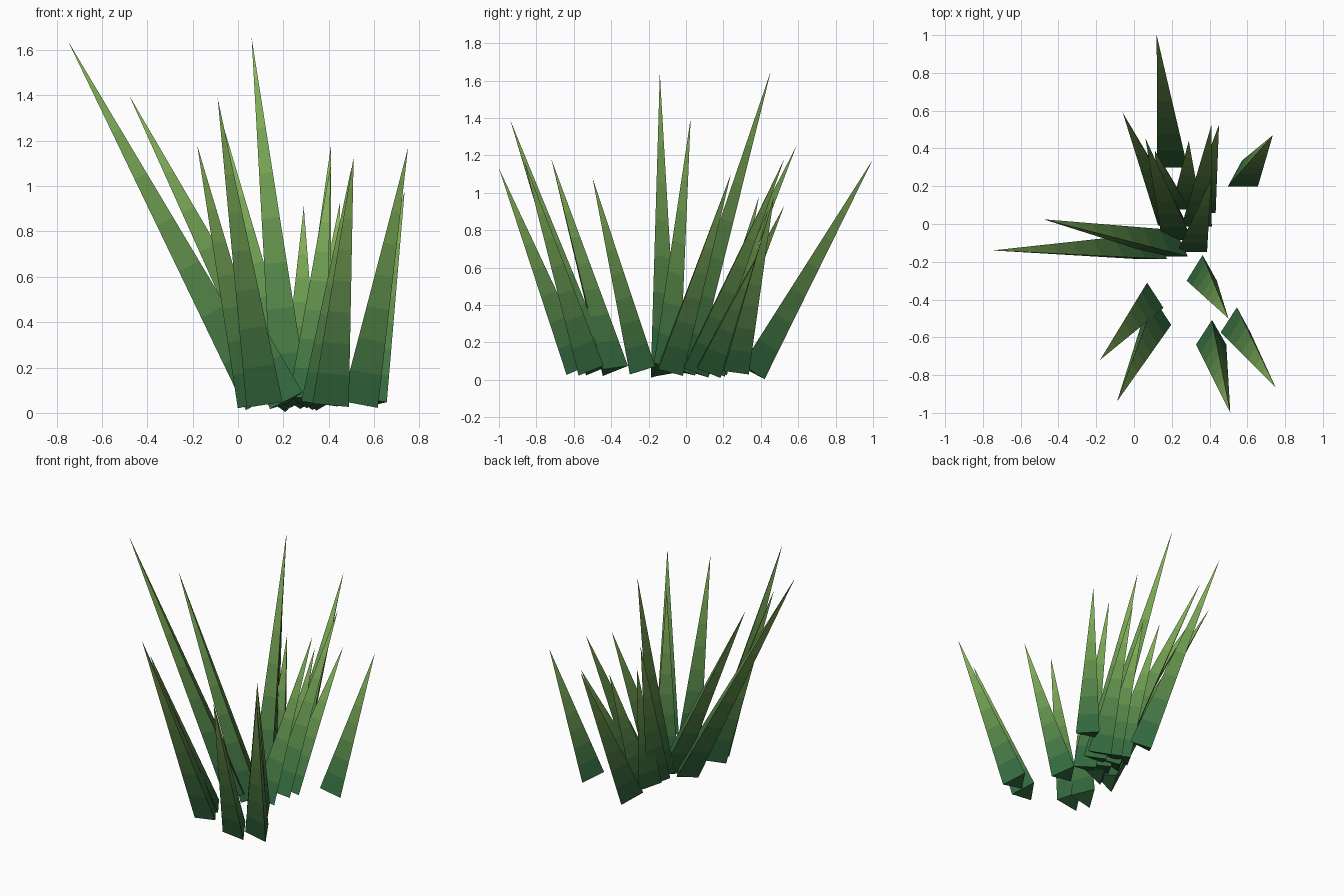
import bpy, bmesh, math
from mathutils import Vector, Matrix

if "Cube" in bpy.data.objects:
    bpy.data.objects.remove(bpy.data.objects["Cube"])

BANDS = 8          # colour steps from root to tip
RADIUS = 0.093     # root triangle radius
ROOT_Z = 0.05      # height of root triangle centres
ROOT_COL = (0.025, 0.13, 0.045)
TIP_COL = (0.27, 0.50, 0.11)

# Green gradient, dark at the root and light at the tip
mats = []
for i in range(BANDS):
    t = ((i + 0.5) / BANDS) ** 1.2
    m = bpy.data.materials.new(f"grass_green_{i + 1}")
    m.diffuse_color = [a + (b - a) * t for a, b in zip(ROOT_COL, TIP_COL)] + [1]
    m.use_nodes = True
    m.node_tree.nodes["Principled BSDF"].inputs["Base Color"].default_value = m.diffuse_color
    mats.append(m)


def blade(name, root, tip):
    """Three-sided spike leaning from root (x, y) to tip (x, y, z)."""
    base = Vector((*root, ROOT_Z))
    axis = Vector(tip) - base
    d = axis.normalized()
    # lean about x, then about y, so one corner always points to +y
    rot = (Matrix.Rotation(math.atan2(d.x, d.z), 3, 'Y')
           @ Matrix.Rotation(-math.asin(d.y), 3, 'X'))
    bm = bmesh.new()
    rings = []
    for i in range(BANDS):
        f = i / BANDS
        rings.append([bm.verts.new(base + axis * f + rot @ Vector((
            RADIUS * (1 - f) * math.cos(a), RADIUS * (1 - f) * math.sin(a), 0)))
            for a in (math.radians(90 + 120 * k) for k in range(3))])
    point = bm.verts.new(tip)
    bm.faces.new(rings[0][::-1])
    for i, low in enumerate(rings):
        for k in range(3):
            n = (k + 1) % 3
            if i + 1 < BANDS:
                up = rings[i + 1]
                face = bm.faces.new((low[k], low[n], up[n], up[k]))
            else:
                face = bm.faces.new((low[k], low[n], point))
            face.material_index = i
    me = bpy.data.meshes.new(name)
    bm.to_mesh(me)
    bm.free()
    for m in mats:
        me.materials.append(m)
    bpy.context.collection.objects.link(bpy.data.objects.new(name, me))


# Root centre and tip of every grass blade
BLADES = [
    ((0.105, -0.14), (-0.75, -0.14, 1.64)),
    ((0.215, -0.125), (-0.48, 0.025, 1.40)),
    ((0.075, -0.40), (-0.18, -0.72, 1.18)),
    ((0.115, -0.49), (-0.09, -0.94, 1.39)),
    ((0.21, 0.035), (-0.06, 0.59, 1.25)),
    ((0.23, -0.04), (0.06, 0.455, 1.655)),
    ((0.275, 0.12), (0.29, 0.44, 0.91)),
    ((0.33, 0.03), (0.41, 0.525, 1.18)),
    ((0.35, 0.10), (0.45, 0.525, 0.93)),
    ((0.41, -0.595), (0.51, -1.0, 1.13)),
    ((0.36, -0.255), (0.50, -0.50, 1.08)),
    ((0.54, -0.53), (0.75, -0.865, 1.17)),
    ((0.575, 0.245), (0.735, 0.47, 0.98)),
    ((0.21, 0.13), (0.11, 0.39, 0.98)),
    ((0.205, 0.34), (0.12, 1.0, 1.18)),
    ((0.305, -0.105), (0.41, 0.24, 1.10)),
]
for i, (root, tip) in enumerate(BLADES):
    blade(f"grass_blade_{i + 1:02d}", root, tip)
